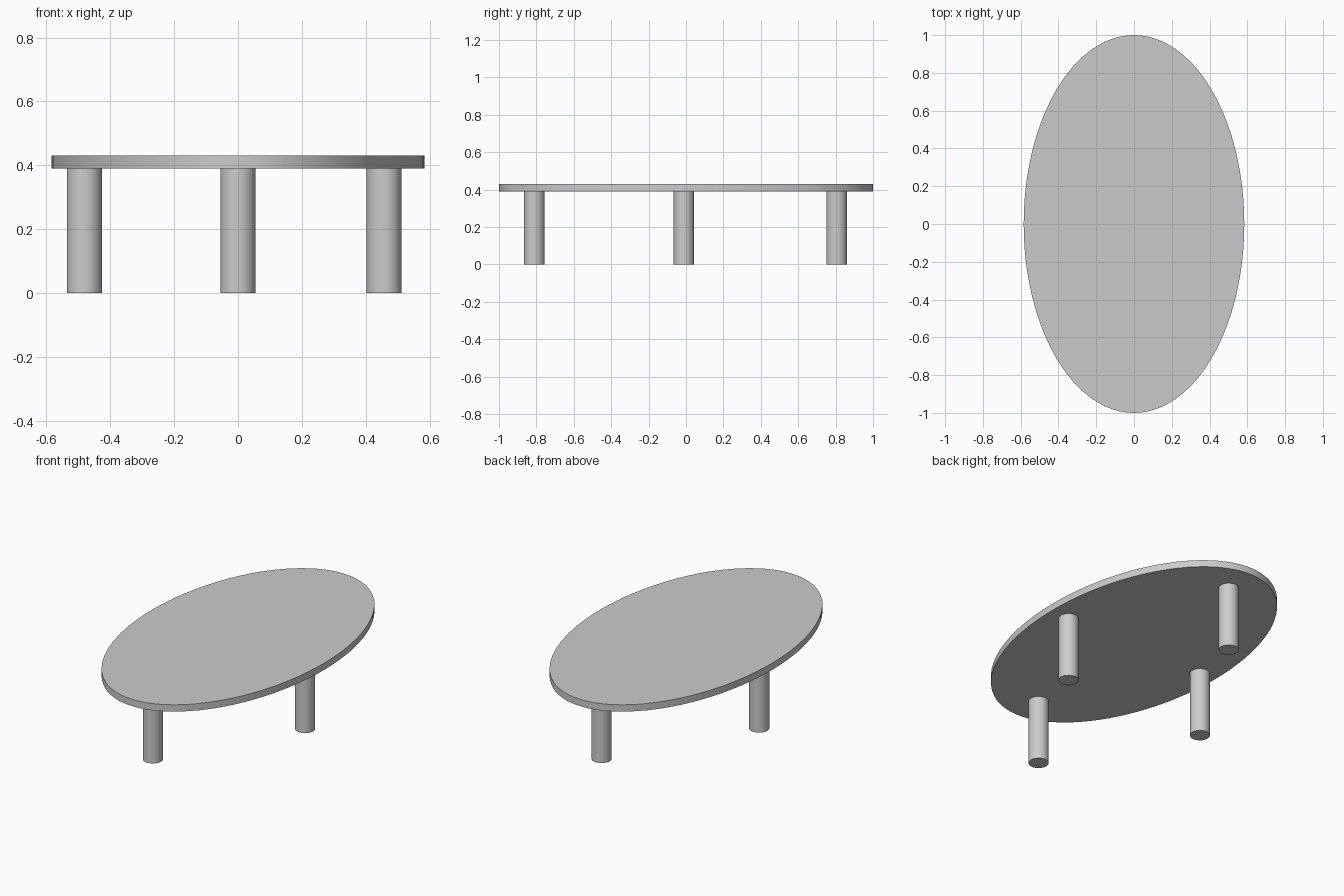
import bpy
import math

if "Cube" in bpy.data.objects:
    bpy.data.objects.remove(bpy.data.objects["Cube"])

TOP_Z, UNDER_Z = 0.431, 0.39
LEG_R = 0.055


def cylinder(name, x, y, z0, z1, rx, ry, sides):
    bpy.ops.mesh.primitive_cylinder_add(vertices=sides, radius=1, depth=1,
                                        location=(x, y, (z0 + z1) / 2))
    ob = bpy.context.object
    ob.name = name
    ob.scale = (rx, ry, z1 - z0)
    bpy.ops.object.transform_apply(location=False, rotation=False, scale=True)
    bpy.ops.object.shade_smooth_by_angle(angle=math.radians(30))
    return ob


# Oval table top
cylinder("table_top", 0, 0, UNDER_Z, TOP_Z, 0.584, 1.0, 96)

# Four round legs set in a diamond, butted against the underside
legs = {
    "front_leg": (0, -0.812),
    "back_leg": (0, 0.806),
    "left_leg": (-0.481, -0.012),
    "right_leg": (0.457, -0.012),
}
for name, (x, y) in legs.items():
    cylinder(name, x, y, 0, UNDER_Z, LEG_R, LEG_R, 48)
